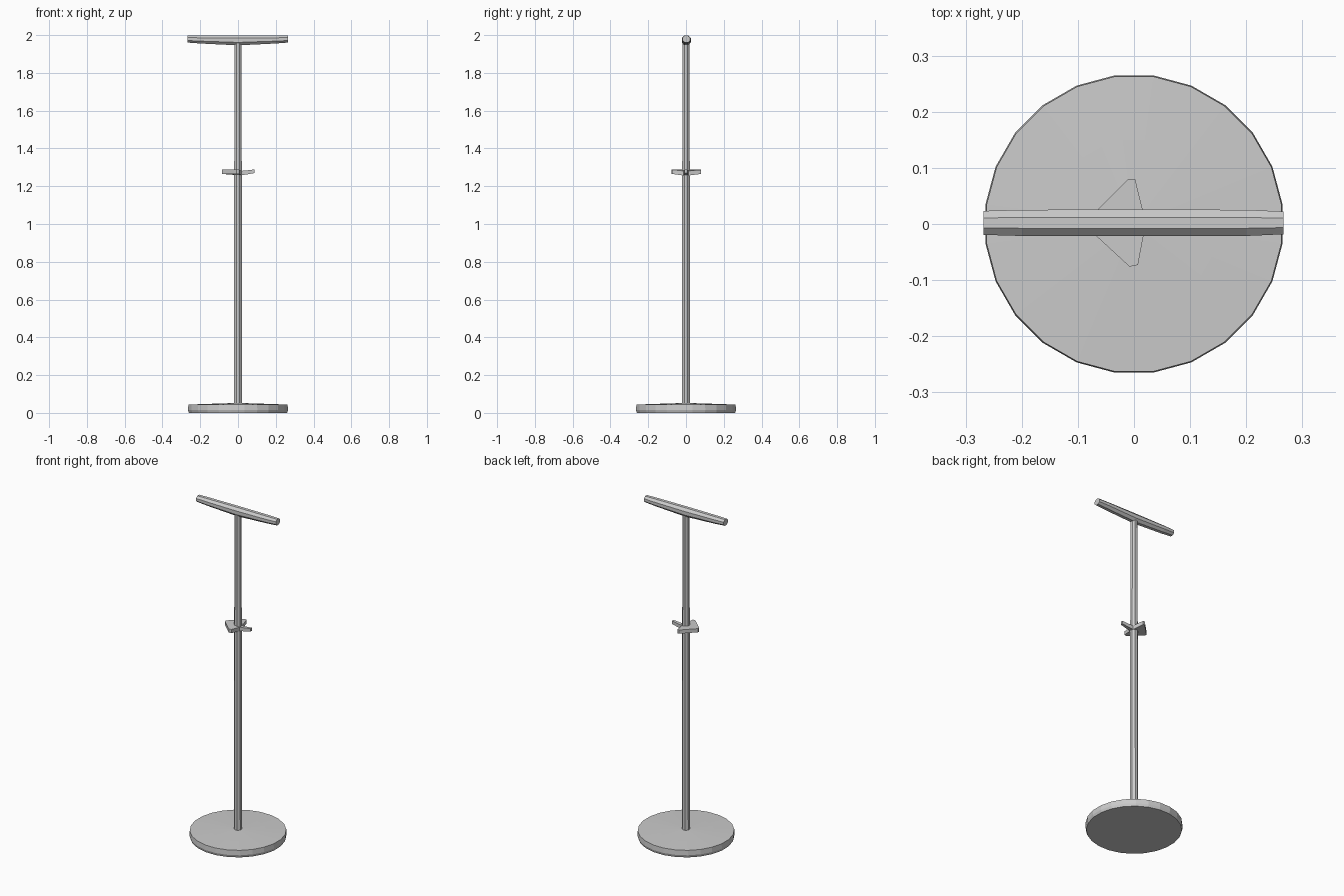
import bpy, bmesh
from math import cos, sin, pi

if "Cube" in bpy.data.objects:
    bpy.data.objects.remove(bpy.data.objects["Cube"])


def add_object(name, bm):
    bmesh.ops.recalc_face_normals(bm, faces=bm.faces[:])
    mesh = bpy.data.meshes.new(name)
    bm.to_mesh(mesh)
    bm.free()
    obj = bpy.data.objects.new(name, mesh)
    bpy.context.collection.objects.link(obj)
    return obj


def loft(name, rings):
    """Skin a list of equal-length rings of points and cap both ends."""
    bm = bmesh.new()
    loops = [[bm.verts.new(p) for p in ring] for ring in rings]
    n = len(loops[0])
    for a, b in zip(loops, loops[1:]):
        for i in range(n):
            j = (i + 1) % n
            bm.faces.new((a[i], a[j], b[j], b[i]))
    bm.faces.new(loops[0])
    bm.faces.new(loops[-1])
    return add_object(name, bm)


def turned(name, profile, sides):
    """Upright round part from (radius, height) pairs."""
    angles = [2 * pi * (i + 0.5) / sides for i in range(sides)]
    return loft(name, [[(r * cos(a), r * sin(a), z) for a in angles]
                       for r, z in profile])


# Round base with a slightly raised top
turned("base", [(0.262, 0), (0.267, 0.015), (0.265, 0.044), (0.15, 0.048),
                (0.025, 0.052)], 24)

# Pole, slimmer at the top
turned("pole", [(0.023, 0.04), (0.0225, 1.2), (0.021, 1.4), (0.020, 1.96)], 8)

# Top bar: octagonal section, deeper in the middle
stations = [(-0.268, 0.022, 0.019, 1.979), (-0.20, 0.024, 0.022, 1.977),
            (0.0, 0.0245, 0.0275, 1.9725), (0.20, 0.024, 0.022, 1.977),
            (0.266, 0.021, 0.019, 1.979)]
loft("top_bar", [[(x, 0.002 + ry * cos(a) * 1.05, z + rz * sin(a) * 1.05)
                  for a in [2 * pi * (i + 0.5) / 8 for i in range(8)]]
                 for x, ry, rz, z in stations])

# Three-cornered hook plate, tips tilted up away from the pole
outline = [(-0.084, 0.006, 0.008), (-0.01, 0.080, 0.008), (0.002, 0.080, 0.008),
           (0.018, 0.015, 0), (0.018, -0.015, 0),
           (0.007, -0.073, 0.008), (-0.008, -0.076, 0.008), (-0.084, -0.006, 0.008)]
loft("hook_plate", [[(x, y, 1.257 + t) for x, y, t in outline],
                    [(x, y, 1.281 + t * 0.8) for x, y, t in outline]])

# Single tapered hook on the right
loft("hook_arm", [[(x, -w, low), (x, w, low), (x, w, high), (x, -w, high)]
                  for x, w, low, high in [(0.0, 0.014, 1.256, 1.280),
                                          (0.05, 0.010, 1.263, 1.284),
                                          (0.088, 0.007, 1.270, 1.289)]])
